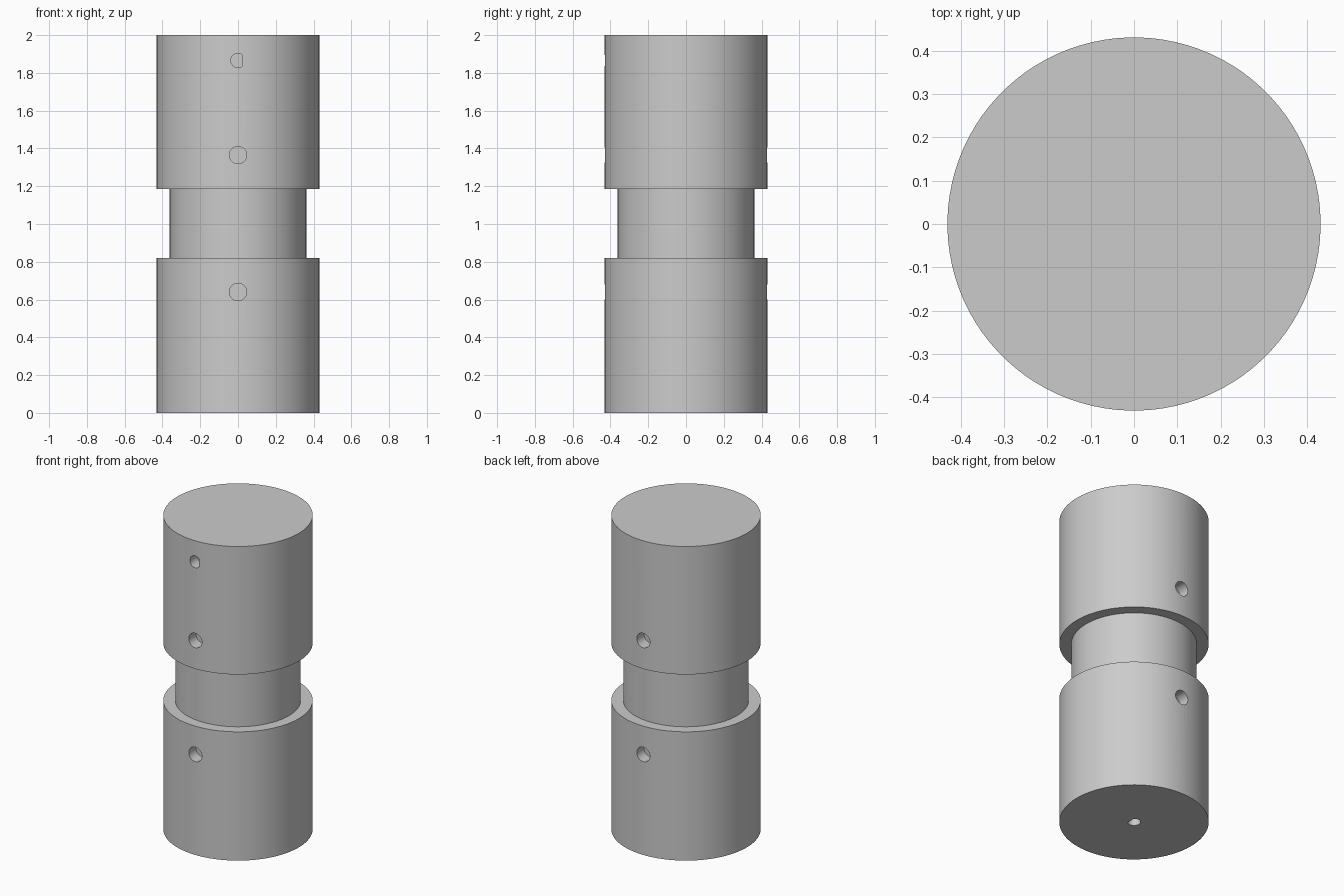
import bpy
import bmesh
import math
from mathutils import Matrix, Vector

cube = bpy.data.objects.get("Cube")
if cube:
    bpy.data.objects.remove(cube, do_unlink=True)

grey = bpy.data.materials.new("plain grey")
grey.use_nodes = True
colour = (0.6, 0.6, 0.6, 1)
grey.diffuse_color = colour
grey.node_tree.nodes["Principled BSDF"].inputs["Base Color"].default_value = colour

OUTER, CORE = 0.431, 0.362


def add_object(name, bm):
    bmesh.ops.recalc_face_normals(bm, faces=bm.faces)
    mesh = bpy.data.meshes.new(name)
    bm.to_mesh(mesh)
    bm.free()
    mesh.materials.append(grey)
    obj = bpy.data.objects.new(name, mesh)
    bpy.context.collection.objects.link(obj)
    return obj


def turned_solid(name, profile, segments=96):
    """Stack rings of (radius, height) into one closed turned solid."""
    bm = bmesh.new()
    rings = []
    for r, z in profile:
        angles = [math.tau * (i + 0.5) / segments for i in range(segments)]
        rings.append([bm.verts.new((r * math.cos(a), r * math.sin(a), z)) for a in angles])
    for low, high in zip(rings, rings[1:]):
        for i in range(segments):
            j = (i + 1) % segments
            bm.faces.new((low[i], low[j], high[j], high[i]))
    bm.faces.new(rings[0])
    bm.faces.new(rings[-1])
    return add_object(name, bm)


def drill(body, centre, direction, radius, depth, flat=None):
    """Cut a blind hole inwards from centre; flat limits x to make a D shape."""
    direction = Vector(direction)
    bm = bmesh.new()
    bmesh.ops.create_cone(bm, cap_ends=True, segments=32, radius1=radius,
                          radius2=radius, depth=2 * depth)
    if flat:
        for v in bm.verts:
            v.co.x = min(v.co.x, flat)
        bmesh.ops.remove_doubles(bm, verts=bm.verts, dist=1e-5)
    turn = Matrix.Rotation(0 if direction.z else math.pi / 2, 4, 'X')
    bmesh.ops.transform(bm, matrix=Matrix.Translation(centre) @ turn, verts=bm.verts)
    cutter = add_object("hole_cutter", bm)
    cutter.hide_render = True
    mod = body.modifiers.new("hole", 'BOOLEAN')
    mod.operation = 'DIFFERENCE'
    mod.solver = 'EXACT'
    mod.object = cutter
    bpy.context.view_layer.objects.active = body
    bpy.ops.object.modifier_apply(modifier=mod.name)
    bpy.data.objects.remove(cutter, do_unlink=True)


# Two wide drums joined by a narrower neck
body = turned_solid("coupling_body", [
    (OUTER, 0), (OUTER, 0.82), (CORE, 0.82),
    (CORE, 1.185), (OUTER, 1.185), (OUTER, 2)])

# Round pin holes, front and back of each drum
for z in (0.64, 1.365):
    for side in (-1, 1):
        drill(body, (0, side * OUTER, z), (0, side, 0), 0.046, 0.075)

# D-shaped holes, high on the front and in the base
drill(body, (0, -OUTER, 1.866), (0, -1, 0), 0.038, 0.075, flat=0.025)
drill(body, (0, 0, 0), (0, 0, -1), 0.038, 0.1, flat=0.025)

# Smooth sides with crisp rims
bpy.ops.object.select_all(action='DESELECT')
body.select_set(True)
bpy.context.view_layer.objects.active = body
bpy.ops.object.shade_smooth_by_angle(angle=math.radians(30))
